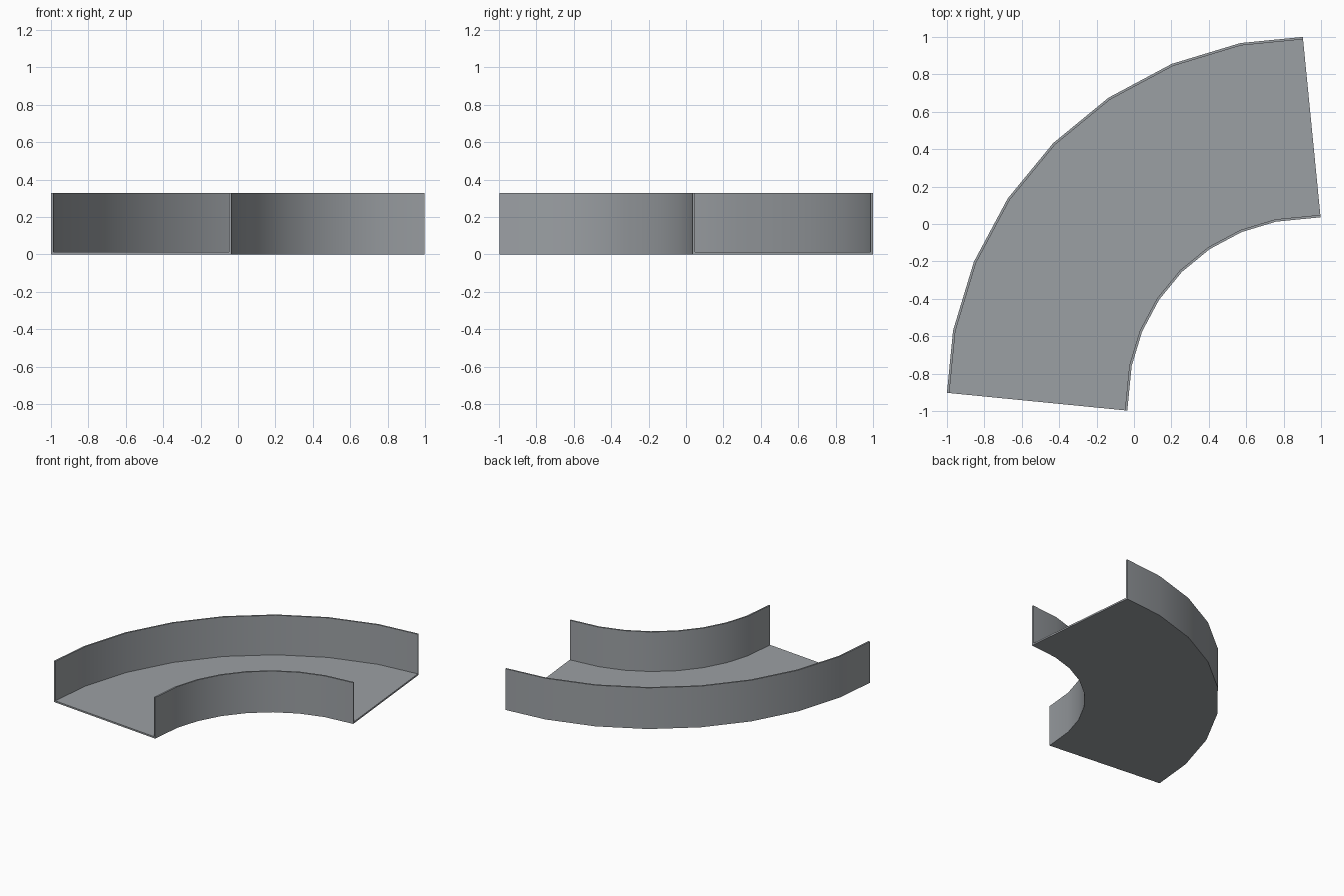
import bpy, bmesh, math

cube = bpy.data.objects.get("Cube")
if cube:
    bpy.data.objects.remove(cube, do_unlink=True)

# One grey metal for the whole channel
steel = bpy.data.materials.new("grey_steel")
steel.use_nodes = True
colour = (0.33, 0.35, 0.37, 1)
steel.diffuse_color = colour
steel.node_tree.nodes["Principled BSDF"].inputs["Base Color"].default_value = colour

CENTRE = 0.95     # bend centre sits at (CENTRE, -CENTRE)
RADIUS = 1.468    # middle of the channel
HALF = 0.4845     # half the channel width
HEIGHT = 0.33
WALL = 0.013
SEGMENTS = 8
STEP = math.pi / 2 / SEGMENTS

# U-shaped cross-section: (outward offset, height)
inner = HALF - WALL
profile = [(-HALF, 0), (HALF, 0), (HALF, HEIGHT), (inner, HEIGHT),
           (inner, WALL), (-inner, WALL), (-inner, HEIGHT), (-HALF, HEIGHT)]

# Sweep along the bend: mitred joints, end cuts square to the end segments
bm = bmesh.new()
rings = []
for i in range(SEGMENTS + 1):
    angle = math.pi - i * STEP
    turn, scale = angle, 1 / math.cos(STEP / 2)
    if i == 0:
        turn, scale = angle - STEP / 2, 1
    elif i == SEGMENTS:
        turn, scale = angle + STEP / 2, 1
    px = CENTRE + RADIUS * math.cos(angle)
    py = -CENTRE + RADIUS * math.sin(angle)
    rings.append([bm.verts.new((px + d * scale * math.cos(turn),
                                py + d * scale * math.sin(turn), z))
                  for d, z in profile])

count = len(profile)
for a, b in zip(rings, rings[1:]):
    for j in range(count):
        k = (j + 1) % count
        bm.faces.new((a[j], a[k], b[k], b[j]))

# End caps: floor strip and two wall strips
for ring in (rings[0], rings[-1]):
    bm.faces.new(ring)
bmesh.ops.recalc_face_normals(bm, faces=bm.faces)

mesh = bpy.data.meshes.new("curved_channel")
bm.to_mesh(mesh)
bm.free()
mesh.materials.append(steel)
channel = bpy.data.objects.new("curved_channel", mesh)
bpy.context.collection.objects.link(channel)

# Smooth round the bend, sharp at the corners
bpy.ops.object.select_all(action="DESELECT")
channel.select_set(True)
bpy.context.view_layer.objects.active = channel
bpy.ops.object.shade_smooth_by_angle(angle=math.radians(30))
